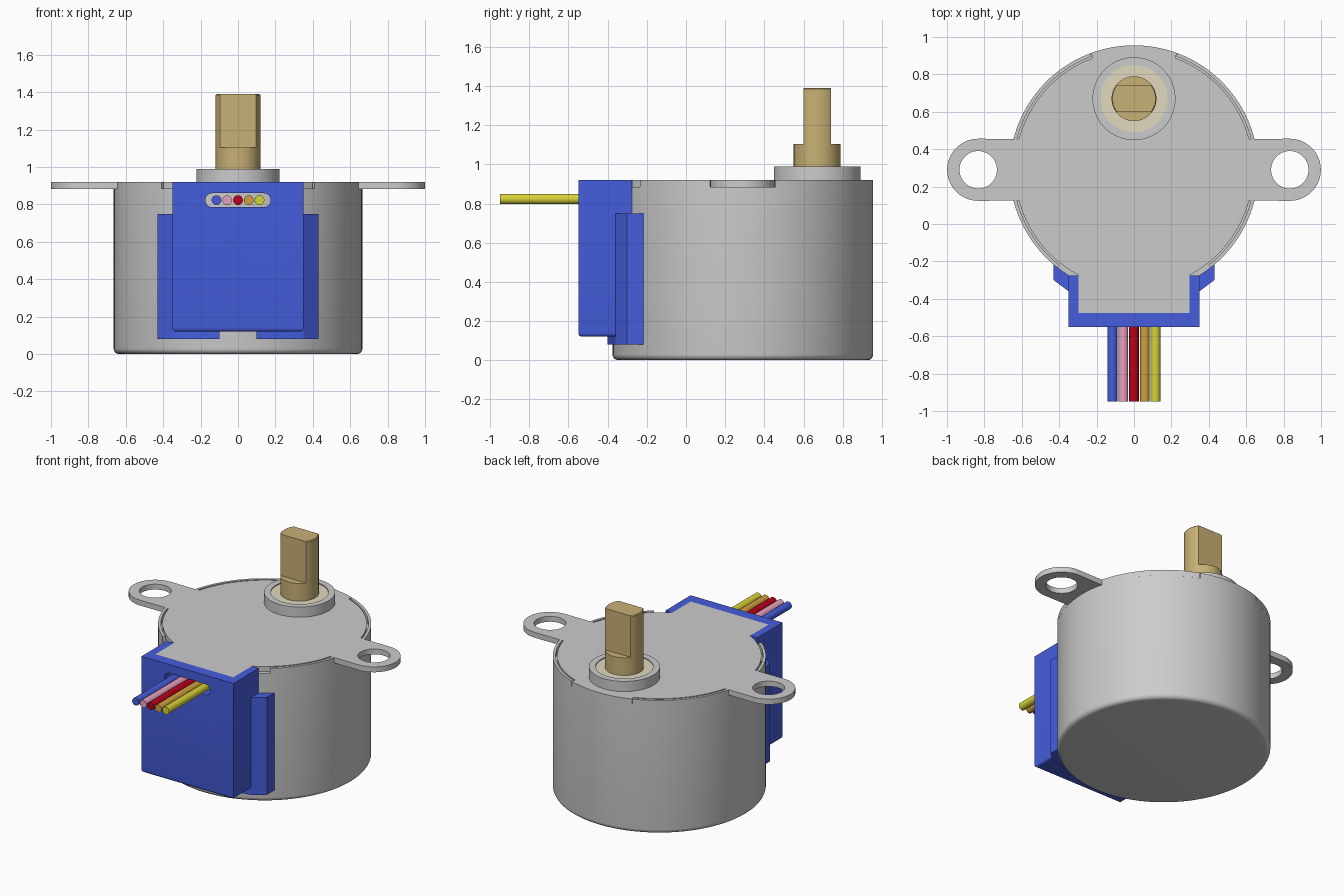
import bpy, bmesh, math
from mathutils import Matrix, Vector

if "Cube" in bpy.data.objects:
    bpy.data.objects.remove(bpy.data.objects["Cube"])

CY = 0.29          # can axis
SY = 0.67          # shaft axis


def material(name, rgb):
    m = bpy.data.materials.new(name)
    m.diffuse_color = (*rgb, 1)
    m.use_nodes = True
    m.node_tree.nodes["Principled BSDF"].inputs["Base Color"].default_value = m.diffuse_color
    return m


BLUE = material("blue_plastic", (0.06, 0.11, 0.72))
BRASS = material("brass", (0.58, 0.44, 0.18))
CREAM = material("cream", (0.75, 0.70, 0.52))


def finish(name, bm, mat=None):
    bmesh.ops.recalc_face_normals(bm, faces=bm.faces)
    me = bpy.data.meshes.new(name)
    bm.to_mesh(me)
    bm.free()
    ob = bpy.data.objects.new(name, me)
    bpy.context.collection.objects.link(ob)
    if mat:
        me.materials.append(mat)
    return ob


def activate(ob):
    bpy.ops.object.select_all(action='DESELECT')
    ob.select_set(True)
    bpy.context.view_layer.objects.active = ob


def smooth(ob):
    activate(ob)
    bpy.ops.object.shade_smooth_by_angle(angle=math.radians(30))
    return ob


def cut(ob, cutters):
    for c in cutters:
        c.hide_render = True
        mod = ob.modifiers.new("cut", 'BOOLEAN')
        mod.operation, mod.solver, mod.object = 'DIFFERENCE', 'EXACT', c
        activate(ob)
        bpy.ops.object.modifier_apply(modifier=mod.name)
        bpy.data.objects.remove(c)


def prism(name, pts, z0, z1, mat=None):
    """Extrude an xy outline from z0 to z1."""
    bm = bmesh.new()
    f = bm.faces.new([bm.verts.new((x, y, z0)) for x, y in pts])
    new = bmesh.ops.extrude_face_region(bm, geom=[f])["geom"]
    bmesh.ops.translate(bm, vec=(0, 0, z1 - z0),
                        verts=[v for v in new if isinstance(v, bmesh.types.BMVert)])
    return finish(name, bm, mat)


def lathe(name, profile, cy, n=96, mat=None):
    """Revolve (r, z) points about a vertical axis at (0, cy)."""
    bm = bmesh.new()
    vs = [bm.verts.new((r, cy, z)) for r, z in profile]
    es = [bm.edges.new(p) for p in zip(vs, vs[1:])]
    bmesh.ops.spin(bm, geom=vs + es, cent=(0, cy, 0), axis=(0, 0, 1),
                   angle=math.tau, steps=n)
    bmesh.ops.remove_doubles(bm, verts=bm.verts, dist=1e-5)
    return smooth(finish(name, bm, mat))


def arc(cx, cy, r, a0, a1, n):
    return [(cx + r * math.cos(math.radians(a0 + (a1 - a0) * i / n)),
             cy + r * math.sin(math.radians(a0 + (a1 - a0) * i / n))) for i in range(n + 1)]


def mirrored(pts):
    return [(-x, y) for x, y in reversed(pts)]


def box(name, lo, hi, mat=None):
    return prism(name, [(lo[0], lo[1]), (hi[0], lo[1]), (hi[0], hi[1]), (lo[0], hi[1])],
                 lo[2], hi[2], mat)


# Motor can with rounded bottom edge
R = 0.665
fillet = [(x, z) for x, z in arc(R - 0.03, 0.03, 0.03, -90, 0, 6)]
lathe("motor_can", [(0, 0)] + fillet + [(R, 0.885), (0, 0.885)], CY)

# Raised rim segments around the lid
for tag, a0, a1 in (("back", 14.5, 69.5), ("front", -52, -14.5)):
    seg = arc(0, CY, R, a0, a1, 20) + arc(0, CY, 0.647, a1, a0, 20)
    smooth(prism(f"rim_{tag}_right", seg, 0.88, 0.92))
    smooth(prism(f"rim_{tag}_left", mirrored(seg), 0.88, 0.92))

# Lid plate with mounting ears, back tab and front tongue
half = [(0.297, -0.475)]
half += arc(0, CY, 0.637, -62.2, -15, 20)
half += arc(0.833, CY, 0.166, -90, 90, 28)
half += arc(0, CY, 0.637, 15, 69.5, 24)
half += arc(0, CY, R, 70, 89, 10)
lid = prism("lid_plate", half + mirrored(half), 0.883, 0.92)
cut(lid, [prism(f"ear_hole_cutter_{s}", arc(s * 0.833, CY, 0.1, 0, 352.5, 47), 0.8, 1.0)
          for s in (-1, 1)])
smooth(lid)

# Shaft boss, bushing and flatted shaft
lathe("shaft_boss", [(0.18, 0.91), (R / 3, 0.91), (R / 3, 0.99), (0.18, 0.99), (0.18, 0.91)], SY, 64)
lathe("bushing", [(0, 0.91), (0.18, 0.91), (0.18, 0.983), (0, 0.983)], SY, 64, CREAM)
shaft = lathe("output_shaft", [(0, 0.92), (0.12, 0.92), (0.12, 1.385), (0.115, 1.39), (0, 1.39)],
              SY, 64, BRASS)
cut(shaft, [box("flat_cutter_back", (-0.3, SY + 0.07, 1.105), (0.3, SY + 0.3, 1.6), BRASS),
            box("flat_cutter_front", (-0.3, SY - 0.3, 1.105), (0.3, SY - 0.07, 1.6), BRASS)])
smooth(shaft)

# Blue wire cover: hollow box with rounded bottom edges and a wire slot
cover = box("wire_cover", (-0.35, -0.55, 0.12), (0.35, -0.275, 0.92), BLUE)
bm = bmesh.new()
bm.from_mesh(cover.data)
low = [e for e in bm.edges if all(v.co.z < 0.13 for v in e.verts)
       and not all(v.co.y > -0.3 for v in e.verts)]
bmesh.ops.bevel(bm, geom=low, offset=0.02, segments=4, profile=0.5, affect='EDGES')
bm.to_mesh(cover.data)
bm.free()
slot_pts = arc(0.138, 0, 0.037, -90, 90, 12) + arc(-0.138, 0, 0.037, 90, 270, 12)
slot = prism("slot_cutter", slot_pts, -0.2, 0.1, BLUE)
slot.data.transform(Matrix.Translation((0, -0.55, 0.823)) @ Matrix.Rotation(math.pi / 2, 4, 'X'))
cut(cover, [box("cavity_cutter", (-0.297, -0.475, 0.19), (0.297, -0.2, 1.1), BLUE), slot])
smooth(cover)

# Side flanges with feet hugging the can
flange = [(0.1, -0.34), (0.1, -0.40), (0.35, -0.36), (0.43, -0.30), (0.43, -0.21), (0.34, -0.26)]
foot = [(0.1, -0.34), (0.1, -0.40), (0.35, -0.36), (0.35, -0.26)]
side = [(0.335, -0.36), (0.35, -0.36), (0.43, -0.30), (0.43, -0.21), (0.335, -0.26)]
for tag, f in (("right", lambda p: p), ("left", mirrored)):
    prism(f"cover_foot_{tag}", f(foot), 0.08, 0.14, BLUE)
    prism(f"cover_flange_{tag}", f(side), 0.08, 0.75, BLUE)

# Five lead wires
wires = [("blue", (0.06, 0.11, 0.72)), ("pink", (0.80, 0.36, 0.52)), ("red", (0.50, 0.0, 0.01)),
         ("orange", (0.65, 0.35, 0.05)), ("yellow", (0.68, 0.65, 0.04))]
for i, (tag, rgb) in enumerate(wires):
    bm = bmesh.new()
    bmesh.ops.create_cone(bm, cap_ends=True, segments=24, radius1=0.026, radius2=0.026, depth=0.58,
                          matrix=Matrix.Translation(Vector(((i - 2) * 0.0575, -0.66, 0.823)))
                          @ Matrix.Rotation(math.pi / 2, 4, 'X'))
    smooth(finish(f"wire_{tag}", bm, material(f"wire_{tag}", rgb)))
